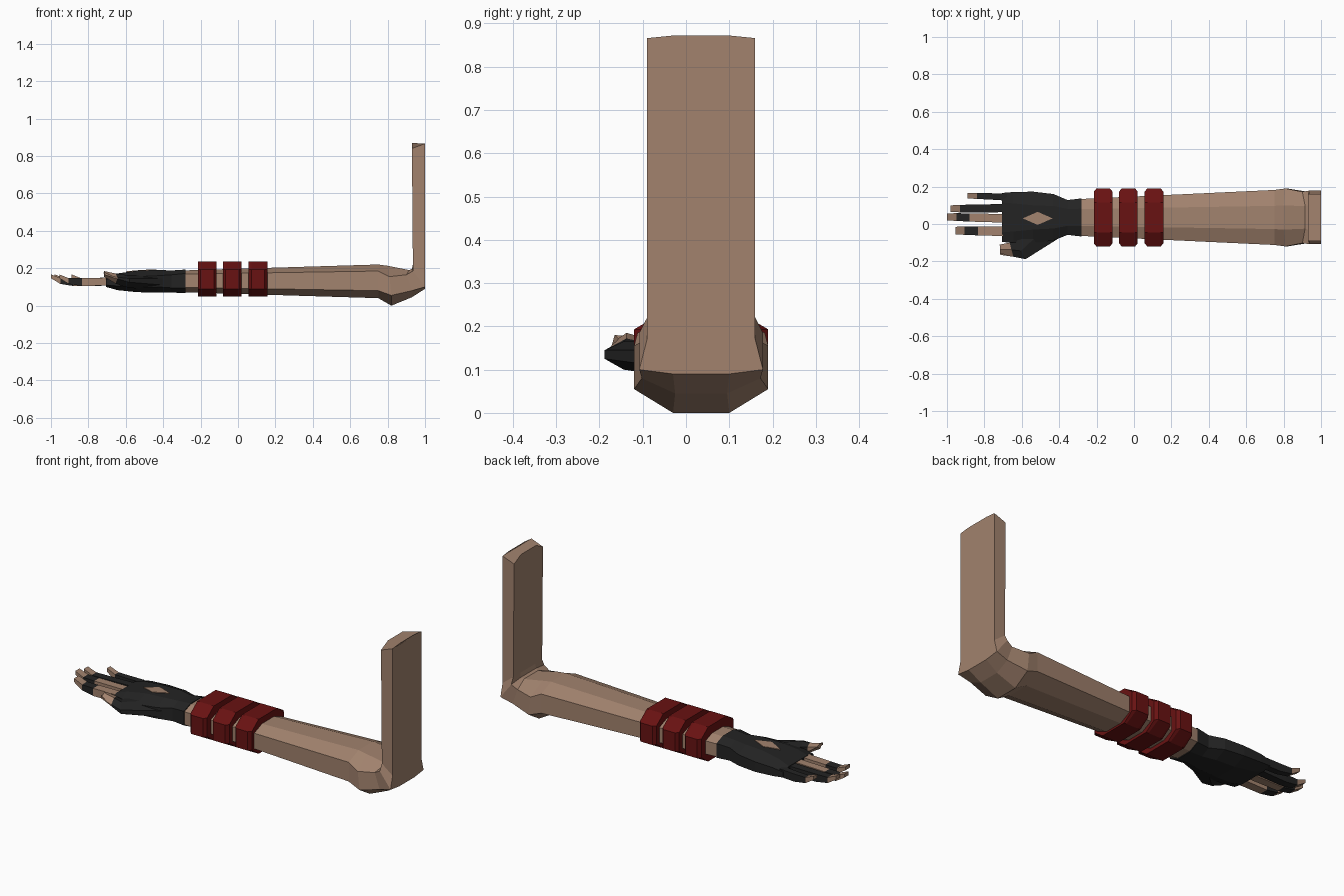
import bpy, bmesh
from mathutils import Vector

CY = 0.035  # centre line of the arm in y


def material(name, rgb):
    m = bpy.data.materials.new(name)
    m.diffuse_color = (*rgb, 1)
    return m


SKIN = material("skin", (0.36, 0.225, 0.155))
GLOVE = material("glove", (0.017, 0.017, 0.017))
RED = material("band_red", (0.14, 0.006, 0.006))


def loft(name, rings, mats, seg_mats=None):
    """Skin a list of equal-sized rings, capped; seg_mats gives a slot per segment."""
    bm = bmesh.new()
    vr = [[bm.verts.new(p) for p in r] for r in rings]
    n = len(vr[0])
    seg = seg_mats or [0] * (len(rings) - 1)
    for s, (a, b) in enumerate(zip(vr, vr[1:])):
        for i in range(n):
            j = (i + 1) % n
            bm.faces.new((a[i], a[j], b[j], b[i])).material_index = seg[s]
    bm.faces.new(vr[0]).material_index = seg[0]
    bm.faces.new(vr[-1]).material_index = seg[-1]
    bmesh.ops.recalc_face_normals(bm, faces=bm.faces)
    me = bpy.data.meshes.new(name)
    bm.to_mesh(me)
    bm.free()
    for m in mats:
        me.materials.append(m)
    ob = bpy.data.objects.new(name, me)
    bpy.context.collection.objects.link(ob)
    return ob


def octagon(pts, wi, wo, cy=CY):
    """Octagon from bottom, lower side, upper side and top (x, z) points."""
    w = (wi, wo, wo, wi)
    right = [(x, cy + k, z) for (x, z), k in zip(pts, w)]
    left = [(x, cy - k, z) for (x, z), k in zip(pts, w)]
    return right + left[::-1]


def upright(x, zs, wi, wo, cy=CY):
    return octagon([(x, z) for z in zs], wi, wo, cy)


# Forearm, elbow and raised upper arm as one bent octagonal sweep
loft("arm", [
    upright(-0.30, (0.072, 0.098, 0.168, 0.188), 0.045, 0.098),
    upright(0.75, (0.04, 0.08, 0.185, 0.22), 0.062, 0.147),
    octagon([(0.82, 0.0), (0.82, 0.055), (0.81, 0.155), (0.80, 0.213)], 0.065, 0.155),
    octagon([(0.93, 0.045), (0.93, 0.08), (0.90, 0.165), (0.915, 0.19)], 0.06, 0.137),
    octagon([(1.0, 0.09), (1.0, 0.10), (0.935, 0.185), (0.93, 0.197)], 0.065, 0.143),
    octagon([(1.0, 0.17), (1.0, 0.17), (0.935, 0.22), (0.935, 0.22)], 0.065, 0.125),
    octagon([(1.0, 0.872), (1.0, 0.866), (0.93, 0.84), (0.93, 0.87)], 0.065, 0.125),
], [SKIN])

# Three wrist bands with chamfered outer edges
for k, x0 in enumerate((-0.215, -0.08, 0.057)):
    zs = (0.048, 0.09, 0.193, 0.237)
    loft(f"band_{k + 1}", [upright(x0 + dx, zs, 0.08, wo) for dx, wo in
         ((0, 0.138), (0.014, 0.155), (0.086, 0.155), (0.1, 0.138))], [RED])

# Gloved palm
loft("glove_palm", [
    upright(-0.28, (0.067, 0.094, 0.172, 0.193), 0.047, 0.102),
    upright(-0.355, (0.07, 0.095, 0.165, 0.188), 0.045, 0.093),
    upright(-0.43, (0.07, 0.10, 0.16, 0.191), 0.06, 0.124, 0.036),
    upright(-0.54, (0.072, 0.10, 0.155, 0.187), 0.065, 0.138),
    upright(-0.645, (0.083, 0.105, 0.15, 0.172), 0.075, 0.136),
    upright(-0.705, (0.10, 0.11, 0.14, 0.152), 0.08, 0.131),
], [GLOVE])

# Diamond opening on the back of the hand
loft("hand_diamond", [
    [(-0.435, CY - 0.005, z + 0.191), (-0.515, CY - 0.04, z + 0.188),
     (-0.595, CY - 0.005, z + 0.181), (-0.515, CY + 0.03, z + 0.188)]
    for z in (-0.006, 0.003)], [SKIN])


# Fingers: base y, tip y, tip x, half width, skin or glove for each segment
def finger(name, y0, y1, tip, w, seg):
    rings = []
    for x, zl, zh, t, k in ((-0.68, 0.108, 0.150, 0, 1), (tip + 0.12, 0.105, 0.147, 0.6, 0.95),
                            (tip + 0.05, 0.116, 0.147, 0.9, 0.9), (tip, 0.147, 0.167, 1, 0.8)):
        y = y0 + (y1 - y0) * t
        h = w * k
        rings.append([(x, y - h, zl), (x, y + h, zl), (x, y + h, zh), (x, y - h, zh)])
    loft(name, rings, [SKIN, GLOVE], seg)


finger("index_finger", -0.04, -0.035, -0.955, 0.025, [0, 1, 0])
finger("middle_finger", 0.03, 0.038, -1.0, 0.023, [0, 1, 0])
finger("ring_finger", 0.085, 0.082, -0.98, 0.022, [1, 1, 0])
finger("little_finger", 0.143, 0.151, -0.89, 0.018, [1, 1, 0])

# Thumb: rings set across the thumb direction
thumb = []
for a, b, zl, zh in (((-0.40, -0.075), (-0.60, -0.02), 0.085, 0.165),
                     ((-0.58, -0.188), (-0.63, -0.10), 0.10, 0.165),
                     ((-0.645, -0.175), (-0.665, -0.10), 0.118, 0.172),
                     ((-0.715, -0.165), (-0.718, -0.11), 0.155, 0.185)):
    mid = (Vector(a) + Vector(b)) / 2
    thumb.append([(*a, zl + 0.025), (*mid, zl), (*b, zl + 0.02),
                  (*b, zh - 0.008), (*mid, zh), (*a, zh - 0.02)])
loft("thumb", thumb, [SKIN, GLOVE], [1, 1, 0])
